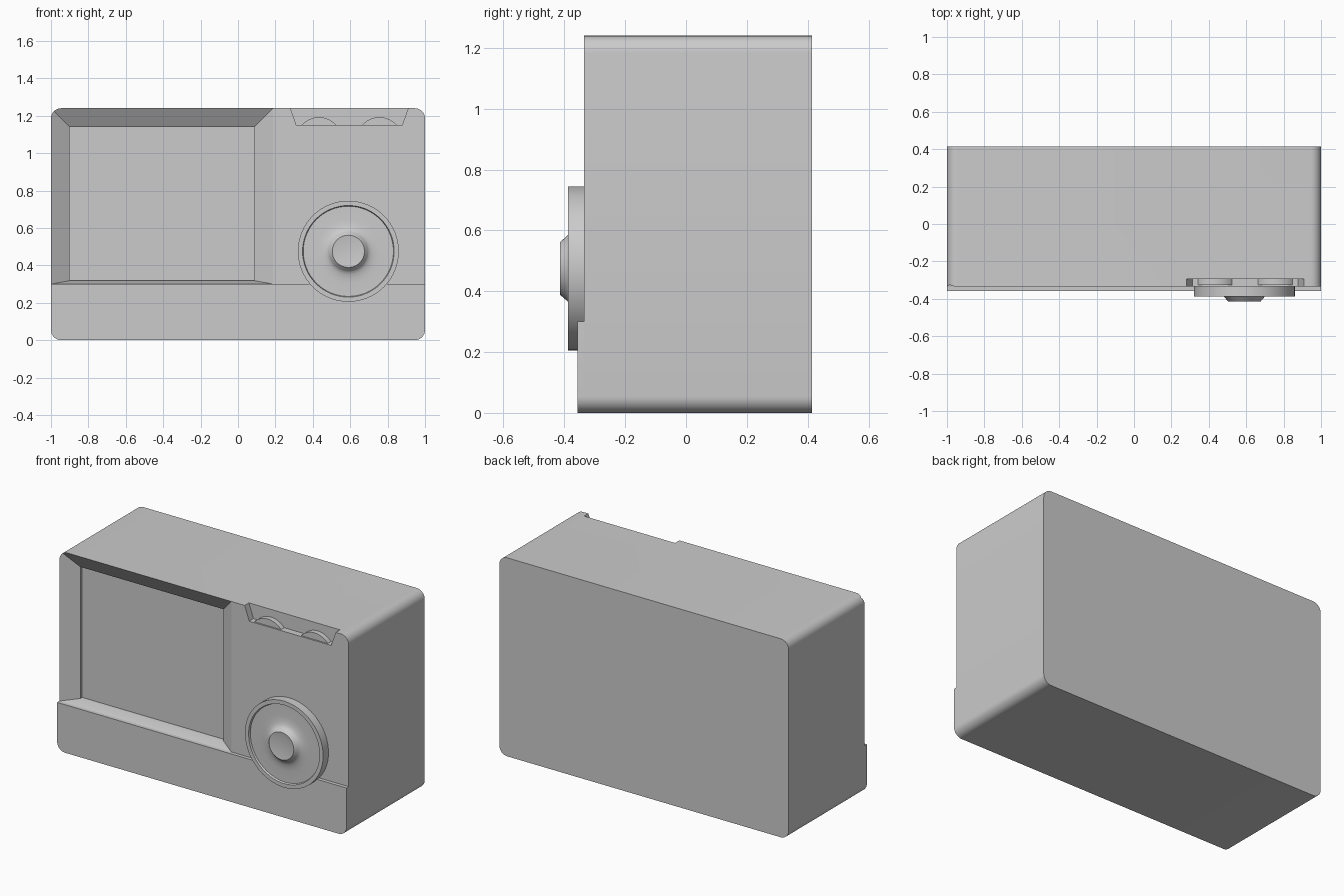
import bpy, bmesh, math

if "Cube" in bpy.data.objects:
    bpy.data.objects.remove(bpy.data.objects["Cube"])


def finish(name, bm, smooth=True):
    bmesh.ops.recalc_face_normals(bm, faces=bm.faces)
    me = bpy.data.meshes.new(name)
    bm.to_mesh(me)
    bm.free()
    ob = bpy.data.objects.new(name, me)
    bpy.context.collection.objects.link(ob)
    if smooth:
        shade(ob)
    return ob


def shade(ob):
    bpy.ops.object.select_all(action='DESELECT')
    ob.select_set(True)
    bpy.context.view_layer.objects.active = ob
    bpy.ops.object.shade_smooth_by_angle(angle=math.radians(30))


def loft(name, sections, smooth=True):
    """Closed solid through (y, [(x, z), ...]) outlines."""
    bm = bmesh.new()
    rings = [[bm.verts.new((x, y, z)) for x, z in pts] for y, pts in sections]
    n = len(rings[0])
    for a, b in zip(rings, rings[1:]):
        for i in range(n):
            j = (i + 1) % n
            bm.faces.new((a[i], a[j], b[j], b[i]))
    bm.faces.new(rings[0])
    bm.faces.new(rings[-1])
    return finish(name, bm, smooth)


def lathe(name, cx, cz, profile, n=64):
    """Turned part about the y axis from (radius, y) pairs."""
    return loft(name, [(y, [(cx + r * math.cos(2 * math.pi * i / n),
                             cz + r * math.sin(2 * math.pi * i / n)) for i in range(n)])
                       for r, y in profile])


def rect(x0, x1, z0, z1):
    return [(x0, z0), (x1, z0), (x1, z1), (x0, z1)]


def corner(cx, cz, r, start, n=8):
    return [(cx + r * math.cos(math.radians(start + 90 * i / n)),
             cz + r * math.sin(math.radians(start + 90 * i / n))) for i in range(n + 1)]


W, H, R = 1.0, 1.24, 0.055
FRONT, PANEL, BACK = -0.335, -0.357, 0.415
bottom = corner(-W + R, R, R, 180) + corner(W - R, R, R, 270)
top = corner(W - R, H - R, R, 0) + corner(-W + R, H - R, R, 90)

# Main case
case = loft("case", [(FRONT, bottom + top), (BACK, bottom + top)], False)

# Raised lower front panel
strip = bottom + [(W, 0.3), (-W, 0.3)]
loft("lower_panel", [(PANEL, strip), (FRONT, strip)])

# Cutter for the sloped screen recess, running slightly past the front
d, e = 0.065, 0.015
k = e / d
inner = rect(-0.9, 0.088, 0.318, 1.14)
screen_cut = loft("screen_cutter", [
    (FRONT - e, rect(-1 - 0.1 * k, 0.188 + 0.1 * k, 0.3 - 0.018 * k, H + 0.1 * k)),
    (FRONT + d, inner), (FRONT + d + 0.018, inner)], False)

# Cutter for the tapered notch at the top edge
notch = [(0.312, 1.15), (0.878, 1.15), (0.927, 1.29), (0.263, 1.29)]
notch_cut = loft("notch_cutter", [(-0.4, notch), (-0.293, notch)], False)

for cutter in (screen_cut, notch_cut):
    mod = case.modifiers.new("cut", 'BOOLEAN')
    mod.operation = 'DIFFERENCE'
    mod.solver = 'EXACT'
    mod.object = cutter
    bpy.context.view_layer.objects.active = case
    bpy.ops.object.modifier_apply(modifier=mod.name)
    bpy.data.objects.remove(cutter)
shade(case)

# Two thumb wheels peeking out of the notch
for side, x in (("left", 0.433), ("right", 0.756)):
    lathe("thumb_wheel_" + side, x, 1.07, [(0.122, -0.325), (0.122, -0.285)])

# Tuning dial with rim, dished face and raised centre boss
lathe("tuning_dial", 0.59, 0.475, [
    (0.27, -0.32), (0.27, -0.388), (0.245, -0.388), (0.241, -0.376),
    (0.17, -0.376), (0.145, -0.378), (0.125, -0.382), (0.11, -0.388),
    (0.105, -0.393), (0.086, -0.415), (0.08, -0.414), (0.05, -0.411), (0.015, -0.409)])
